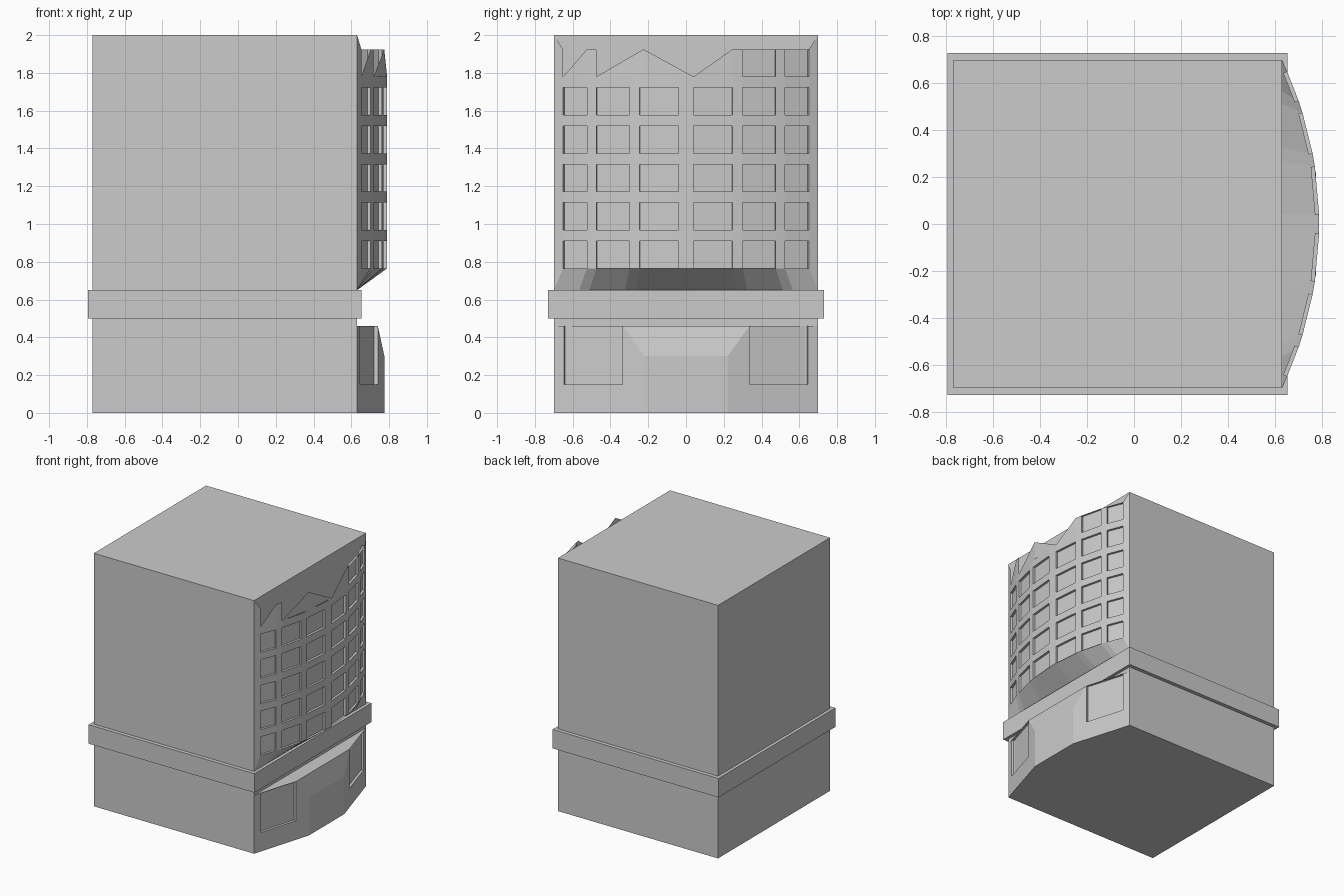
import bpy, bmesh, math

if "Cube" in bpy.data.objects:
    bpy.data.objects.remove(bpy.data.objects["Cube"])


def box(name, x0, x1, y0, y1, z0, z1):
    bm = bmesh.new()
    bmesh.ops.create_cube(bm, size=1)
    for v in bm.verts:
        v.co.x = x0 + (v.co.x + .5) * (x1 - x0)
        v.co.y = y0 + (v.co.y + .5) * (y1 - y0)
        v.co.z = z0 + (v.co.z + .5) * (z1 - z0)
    finish(bm, name)


def finish(bm, name):
    me = bpy.data.meshes.new(name)
    bm.to_mesh(me)
    bm.free()
    ob = bpy.data.objects.new(name, me)
    bpy.context.collection.objects.link(ob)


def face(bm, pts):
    return bm.faces.new([bm.verts.new(p) for p in pts])


def recess(bm, faces, depth):
    # push each window pane straight back, leaving its reveals
    bm.normal_update()
    normals = [f.normal.copy() for f in faces]
    for f, n in zip(faces, normals):
        ring = [v.co.copy() for v in f.verts]
        for v in f.verts:
            v.co -= n * depth
        for i in range(4):
            j = (i + 1) % 4
            face(bm, [ring[i], ring[j], ring[j] - n * depth, ring[i] - n * depth])


# tower block and the belt around it
box("main_block", -.77, .63, -.70, .70, 0, 2)
box("belt_course", -.795, .655, -.73, .73, .5, .65)

# bowed window wall
R = 1.61


def arc(y, z):
    return (.79 - R + math.sqrt(R * R - y * y), y, z)


half = [.04, .245, .30, .475, .525, .65]
ys = [-y for y in reversed(half)] + half
zs = []
for i in range(6):
    zs += [.765 + .203 * i, .91 + .203 * i]
bm = bmesh.new()
panes = []
for r in range(len(zs) - 2):
    for c in range(len(ys) - 1):
        a, b, lo, hi = ys[c], ys[c + 1], zs[r], zs[r + 1]
        f = face(bm, [arc(a, lo), arc(b, lo), arc(b, hi), arc(a, hi)])
        if r % 2 == 0 and c % 2 == 0:
            panes.append(f)
recess(bm, panes, .018)
# sloping underside and end strips
for a, b in zip(ys, ys[1:]):
    k = .70 / .65
    face(bm, [(.63, a * k, .65), (.63, b * k, .65), arc(b, zs[0]), arc(a, zs[0])])
face(bm, [(.63, -.70, .65), arc(-.65, zs[0]), arc(-.65, 1.925), (.63, -.70, 2)])
face(bm, [arc(.65, zs[0]), (.63, .70, .65), (.63, .70, 2), arc(.65, 1.925)])
bmesh.ops.remove_doubles(bm, verts=bm.verts, dist=.0005)
finish(bm, "bowed_window_wall")

# jagged open crown: posts, panes and triangles
bm = bmesh.new()
lo, hi = 1.78, 1.925
for a, b in ((-.525, -.475), (.245, .30), (.475, .525)):
    face(bm, [arc(a, lo), arc(b, lo), arc(b, hi), arc(a, hi)])
recess(bm, [face(bm, [arc(a, lo), arc(b, lo), arc(b, hi), arc(a, hi)])
            for a, b in ((.30, .475), (.525, .65))], .018)
for a, b, peak in ((-.65, -.525, -.525), (-.475, -.225, -.225),
                   (-.225, .04, -.225), (.04, .245, .245)):
    face(bm, [arc(a, lo), arc(b, lo), arc(peak, hi)])
finish(bm, "crown")

# faceted ground-floor bay
bm = bmesh.new()


def side(y, z, s):
    return (.63 + .145 * (.70 - y) / .48, s * y, z)


windows = []
for s in (-1, 1):
    def q(*pts):
        p = [side(y, z, s) for y, z in pts]
        return face(bm, p if s < 0 else p[::-1])
    q((.70, 0), (.22, 0), (.22, .15), (.335, .15), (.645, .15), (.70, .15))
    q((.70, .15), (.645, .15), (.645, .46), (.70, .46))
    q((.335, .15), (.22, .15), (.22, .30), (.335, .46))
    windows.append(q((.645, .15), (.335, .15), (.335, .46), (.645, .46)))
recess(bm, windows, .02)
face(bm, [side(.22, 0, -1), side(.22, 0, 1), side(.22, .3, 1), side(.22, .3, -1)])
face(bm, [side(.22, .3, -1), side(.22, .3, 1), side(.335, .46, 1), side(.335, .46, -1)])
face(bm, [side(.70, .46, -1), side(.335, .46, -1), side(.335, .46, 1), side(.70, .46, 1)])
face(bm, [side(.70, 0, 1), side(.22, 0, 1), side(.22, 0, -1), side(.70, 0, -1)])
bmesh.ops.remove_doubles(bm, verts=bm.verts, dist=.0005)
finish(bm, "entrance_bay")
